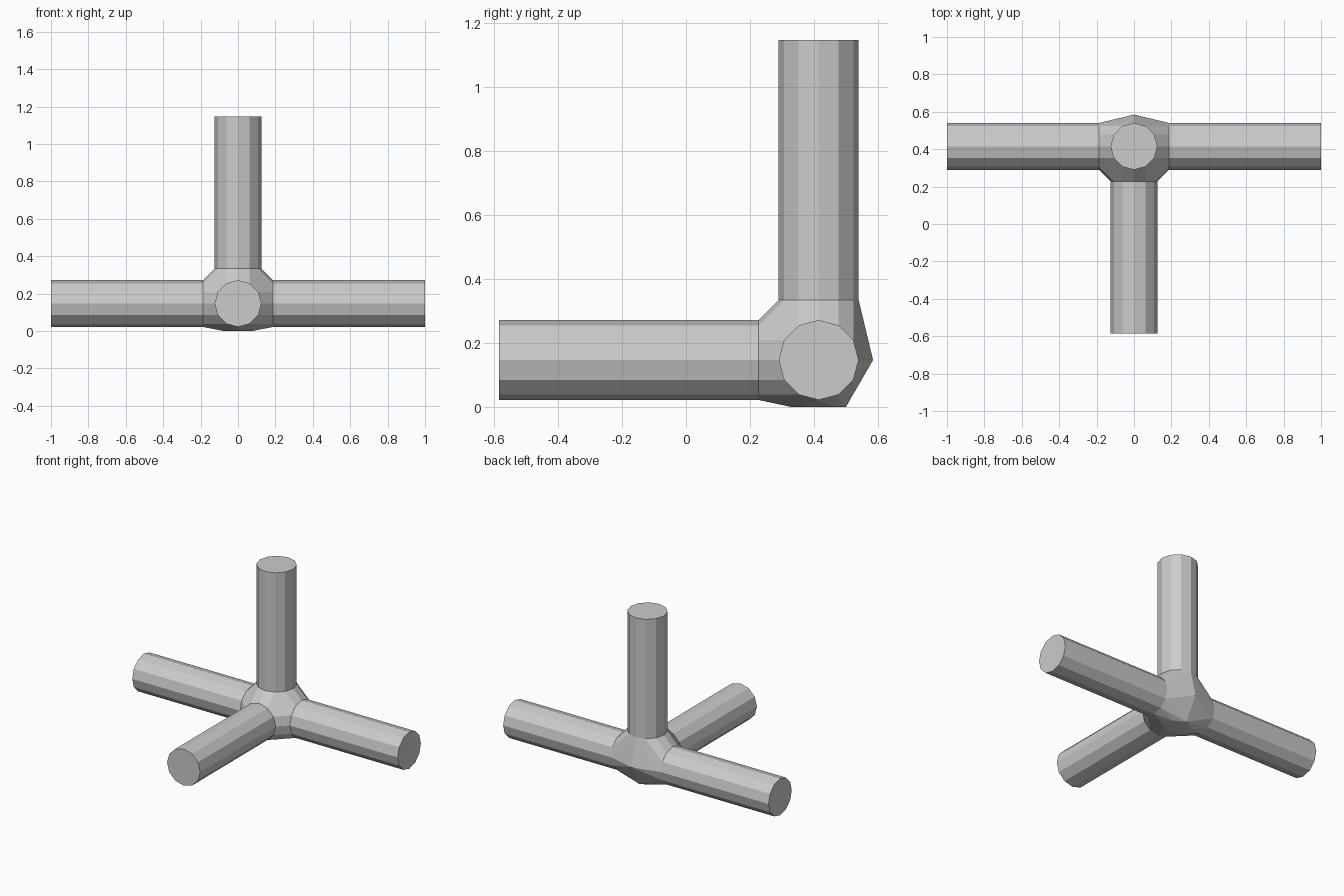
import bpy, bmesh, math
from mathutils import Vector

if "Cube" in bpy.data.objects:
    bpy.data.objects.remove(bpy.data.objects["Cube"])

R_ARM, SIDES = 0.125, 12      # arm radius and number of sides
D_IN, D_OUT = 0.1875, 1.0     # arm start and end, measured from the hub centre
R_HUB = 0.17                  # six-sided core ball
CENTRE = Vector((0, 0.415, R_HUB * math.cos(math.radians(30))))

ARMS = {
    "left_arm": Vector((-1, 0, 0)),
    "right_arm": Vector((1, 0, 0)),
    "front_arm": Vector((0, -1, 0)),
    "upright_arm": Vector((0, 0, 1)),
}


def ring(axis, dist):
    """Twelve-sided ring around an axis, with corners on the main axes."""
    u = Vector((axis.y, axis.z, axis.x))
    v = axis.cross(u)
    pts = []
    for i in range(SIDES):
        a = 2 * math.pi * i / SIDES
        pts.append(CENTRE + axis * dist + R_ARM * (math.cos(a) * u + math.sin(a) * v))
    return pts


def finish(name, bm):
    bmesh.ops.recalc_face_normals(bm, faces=bm.faces)
    me = bpy.data.meshes.new(name)
    bm.to_mesh(me)
    bm.free()
    bpy.context.collection.objects.link(bpy.data.objects.new(name, me))


# Arms: straight prisms, open where they meet the hub
for name, axis in ARMS.items():
    bm = bmesh.new()
    a = [bm.verts.new(p) for p in ring(axis, D_IN)]
    b = [bm.verts.new(p) for p in ring(axis, D_OUT)]
    for i in range(SIDES):
        j = (i + 1) % SIDES
        bm.faces.new((a[i], a[j], b[j], b[i]))
    bm.faces.new(b)
    # outward normals for an open tube
    bmesh.ops.recalc_face_normals(bm, faces=bm.faces)
    finish(name, bm)

# Hub: hull around the arm roots and a coarse six-sided ball
bm = bmesh.new()
for axis in ARMS.values():
    for p in ring(axis, D_IN):
        bm.verts.new(p)
for polar in (30, 90, 150):
    t = math.radians(polar)
    for i in range(6):
        a = math.radians(90 + 60 * i)
        bm.verts.new(CENTRE + R_HUB * Vector((math.sin(t) * math.cos(a),
                                              math.sin(t) * math.sin(a),
                                              math.cos(t))))
bmesh.ops.convex_hull(bm, input=bm.verts[:])
bmesh.ops.recalc_face_normals(bm, faces=bm.faces)

# Remove hull faces hidden under the arms, and unused points
hidden = [f for f in bm.faces if any(
    all(abs((v.co - CENTRE).dot(ax) - D_IN) < 1e-4 for v in f.verts) for ax in ARMS.values())]
bmesh.ops.delete(bm, geom=hidden, context='FACES')
bmesh.ops.delete(bm, geom=[v for v in bm.verts if not v.link_faces], context='VERTS')
bmesh.ops.dissolve_limit(bm, angle_limit=math.radians(0.5), verts=bm.verts[:], edges=bm.edges[:])
finish("hub", bm)
